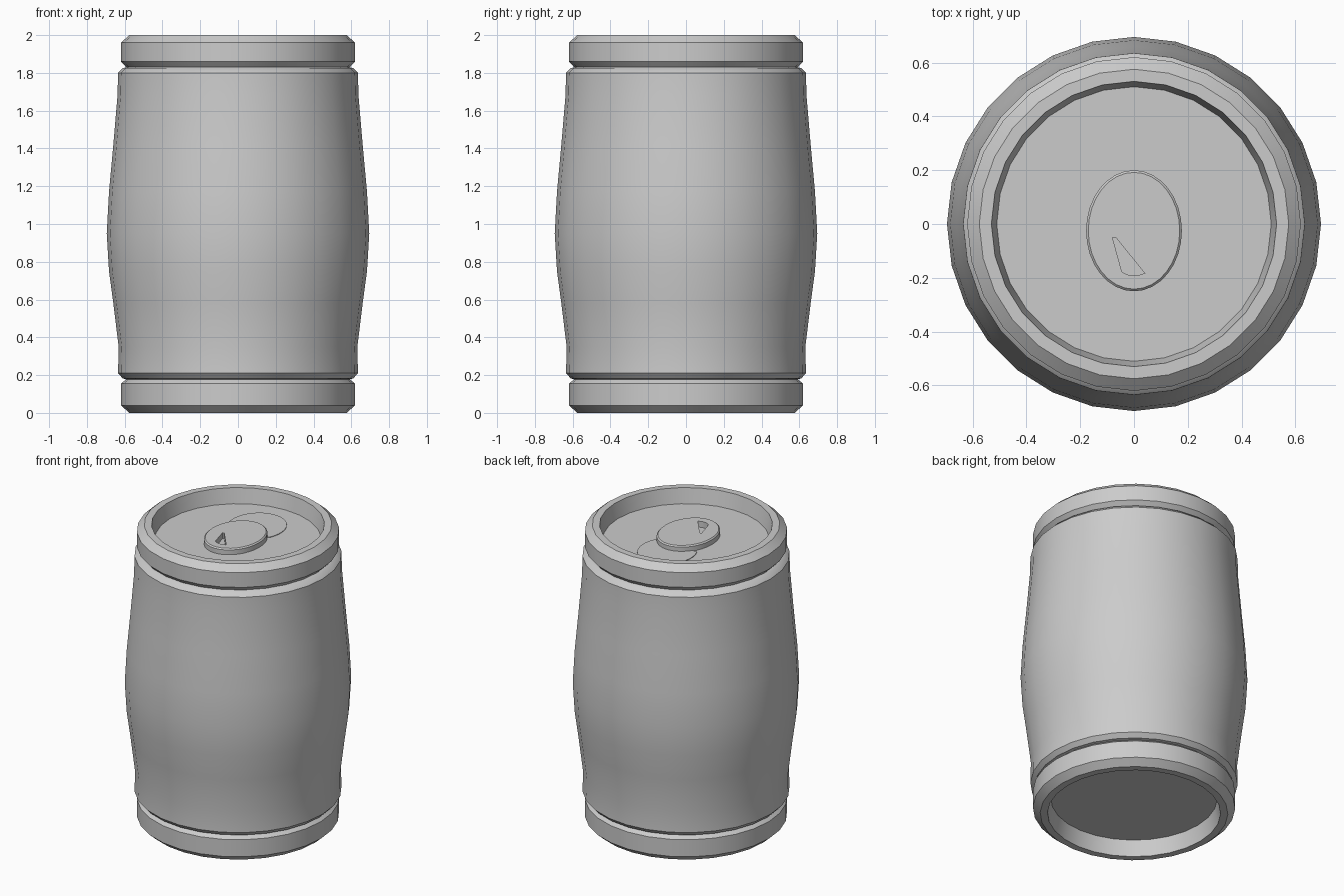
import bpy, bmesh
from math import cos, sin, tau, radians

if "Cube" in bpy.data.objects:
    bpy.data.objects.remove(bpy.data.objects["Cube"])

SIDES = 28


def finish(name, bm):
    bmesh.ops.recalc_face_normals(bm, faces=bm.faces)
    me = bpy.data.meshes.new(name)
    bm.to_mesh(me)
    bm.free()
    ob = bpy.data.objects.new(name, me)
    bpy.context.collection.objects.link(ob)
    return ob


def smooth(ob, angle=30):
    bpy.ops.object.select_all(action='DESELECT')
    ob.select_set(True)
    bpy.context.view_layer.objects.active = ob
    bpy.ops.object.shade_smooth_by_angle(angle=radians(angle))


def lathe(name, profile):
    """Revolve (r, z) points about z; both ends are capped."""
    bm = bmesh.new()
    rings = [[bm.verts.new((r * cos(tau * i / SIDES), r * sin(tau * i / SIDES), z))
              for i in range(SIDES)] for r, z in profile]
    for a, b in zip(rings, rings[1:]):
        for i in range(SIDES):
            j = (i + 1) % SIDES
            bm.faces.new((a[i], a[j], b[j], b[i]))
    bm.faces.new(rings[0][::-1])
    bm.faces.new(rings[-1])
    return finish(name, bm)


def plate(name, outline, z0, z1):
    """Extrude a flat outline between two heights."""
    bm = bmesh.new()
    low = bm.faces.new([bm.verts.new((x, y, z0)) for x, y in outline])
    top = bmesh.ops.extrude_face_region(bm, geom=[low], use_keep_orig=True)
    for v in top['geom']:
        if isinstance(v, bmesh.types.BMVert):
            v.co.z = z1
    return finish(name, bm)


def ellipse(cx, cy, rx, ry, n, start=0.0, sweep=tau):
    return [(cx + rx * cos(start + sweep * i / n), cy + ry * sin(start + sweep * i / n))
            for i in range(n)]


# Can shell: recessed base, foot ring, bulging wall, rim, recessed lid
shell = lathe("can_body", [
    (0.51, 0.105), (0.53, 0.0), (0.575, 0.0), (0.62, 0.04), (0.62, 0.155),
    (0.592, 0.178), (0.61, 0.182), (0.635, 0.21),
    (0.632, 0.35), (0.66, 0.58), (0.683, 0.75), (0.695, 0.95), (0.683, 1.17),
    (0.66, 1.42), (0.638, 1.68),
    (0.635, 1.80), (0.61, 1.825), (0.592, 1.83), (0.62, 1.86), (0.62, 1.96),
    (0.575, 2.0), (0.53, 2.0), (0.51, 1.90)])
smooth(shell)

# Mouth panel: ellipse cut off straight where it meets the tab
mouth = plate("mouth_panel",
              ellipse(-0.01, 0.215, 0.178, 0.195, 32, radians(-28), radians(244)),
              1.89, 1.904)
smooth(mouth)

# Pull tab with softened top edge
tab = plate("pull_tab", ellipse(0, -0.025, 0.178, 0.225, 32), 1.895, 1.94)
bm = bmesh.new()
bm.from_mesh(tab.data)
rim = [e for e in bm.edges if all(v.co.z > 1.93 for v in e.verts)]
bmesh.ops.bevel(bm, geom=rim, offset=0.008, segments=1, affect='EDGES')
bm.to_mesh(tab.data)
bm.free()

# Finger slot cut through the tab
slot = plate("slot_cutter", [(-0.08, -0.05), (-0.045, -0.178), (-0.02, -0.19),
                             (0.01, -0.192), (0.04, -0.183), (-0.068, -0.05)], 1.85, 2.0)
slot.hide_render = True
cut = tab.modifiers.new("slot", 'BOOLEAN')
cut.operation, cut.object, cut.solver = 'DIFFERENCE', slot, 'EXACT'
bpy.context.view_layer.objects.active = tab
bpy.ops.object.modifier_apply(modifier="slot")
bpy.data.objects.remove(slot)
smooth(tab)
